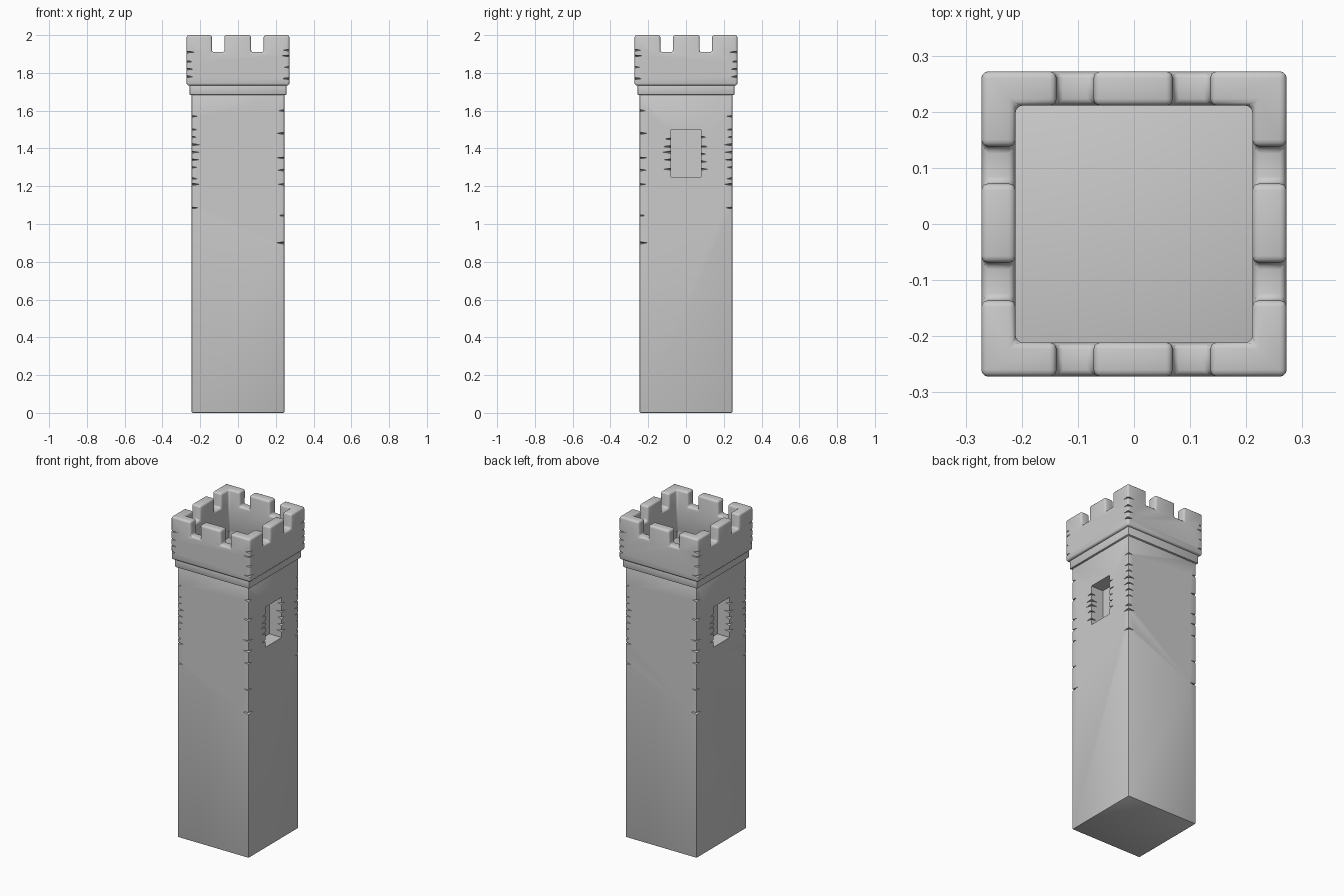
import bpy, bmesh, random
from mathutils import Matrix, Vector
from math import radians

if "Cube" in bpy.data.objects:
    bpy.data.objects.remove(bpy.data.objects["Cube"])

random.seed(4)


def make(name, bm):
    me = bpy.data.meshes.new(name)
    bm.to_mesh(me)
    bm.free()
    ob = bpy.data.objects.new(name, me)
    bpy.context.collection.objects.link(ob)
    return ob


def box(name, x0, x1, y0, y1, z0, z1):
    bm = bmesh.new()
    size = Matrix.Diagonal((x1 - x0, y1 - y0, z1 - z0, 1))
    mid = Matrix.Translation(((x0 + x1) / 2, (y0 + y1) / 2, (z0 + z1) / 2))
    bmesh.ops.create_cube(bm, size=1, matrix=mid @ size)
    return make(name, bm)


def square(name, r, z0, z1):
    return box(name, -r, r, -r, r, z0, z1)


def apply(ob, mod):
    bpy.context.view_layer.objects.active = ob
    bpy.ops.object.modifier_apply(modifier=mod.name)


def cut(ob, cutter):
    cutter.hide_render = True
    mod = ob.modifiers.new("cut", 'BOOLEAN')
    mod.operation, mod.solver, mod.object = 'DIFFERENCE', 'EXACT', cutter
    apply(ob, mod)
    bpy.data.objects.remove(cutter)


def bevel(ob, width, segments):
    mod = ob.modifiers.new("bevel", 'BEVEL')
    mod.width, mod.segments = width, segments
    mod.limit_method, mod.angle_limit = 'ANGLE', radians(40)
    apply(ob, mod)


def smooth(ob):
    bpy.ops.object.select_all(action='DESELECT')
    ob.select_set(True)
    bpy.context.view_layer.objects.active = ob
    bpy.ops.object.shade_smooth_by_angle(angle=radians(35))


def cracks(spots):
    """Flat diamond-shaped nicks; every spot is repeated turned half round."""
    bm = bmesh.new()
    for x, y, z in spots:
        w = random.uniform(0.025, 0.045)
        h = random.uniform(0.004, 0.007)
        for s in (1, -1):
            m = Matrix.Translation((s * x, s * y, z)) @ Matrix.Diagonal((w, w, h, 1))
            bmesh.ops.create_uvsphere(bm, u_segments=4, v_segments=2, radius=1, matrix=m)
    return make("crack_cutter", bm)


# Shaft with a window recess on each side
R = 0.245
shaft = square("tower_shaft", R, 0, 1.70)
bevel(shaft, 0.005, 2)
for s in (1, -1):
    xs = sorted((s * 0.16, s * 0.3))
    cut(shaft, box("window_cutter", *xs, -0.08, 0.08, 1.25, 1.50))

# Nicks on the shaft corners and around the windows
spots = [(R, R, z) for z in (1.57, 1.50, 1.46, 1.42, 1.38, 1.34, 1.30, 1.24, 1.21, 1.085)]
spots += [(R, -R, z) for z in (1.60, 1.48, 1.35, 1.285, 1.21, 1.045, 0.90)]
spots += [(R, -0.08, z) for z in (1.45, 1.41, 1.38, 1.34, 1.29)]
spots += [(R, 0.08, z) for z in (1.46, 1.41, 1.37, 1.33, 1.29)]
cut(shaft, cracks(spots))

# Narrow collar under the parapet
collar = square("collar", 0.257, 1.682, 1.745)
bevel(collar, 0.008, 2)
cut(collar, square("hollow_cutter", 0.211, 1.6, 2.1))

# Hollow parapet with two gaps through each wall
parapet = square("battlements", 0.272, 1.733, 2.0)
cut(parapet, square("hollow_cutter", 0.211, 1.6, 2.1))
for a, b in ((-0.138, -0.072), (0.069, 0.136)):
    cut(parapet, box("gap_cutter", a, b, -0.4, 0.4, 1.91, 2.1))
    cut(parapet, box("gap_cutter", -0.4, 0.4, -b, -a, 1.91, 2.1))
bevel(parapet, 0.012, 3)
P = 0.27
nicks = [(P, P, z) for z in (1.91, 1.86, 1.82, 1.78)]
nicks += [(P, -P, z) for z in (1.92, 1.89, 1.83, 1.77)]
cut(parapet, cracks(nicks))

for ob in (shaft, collar, parapet):
    smooth(ob)
